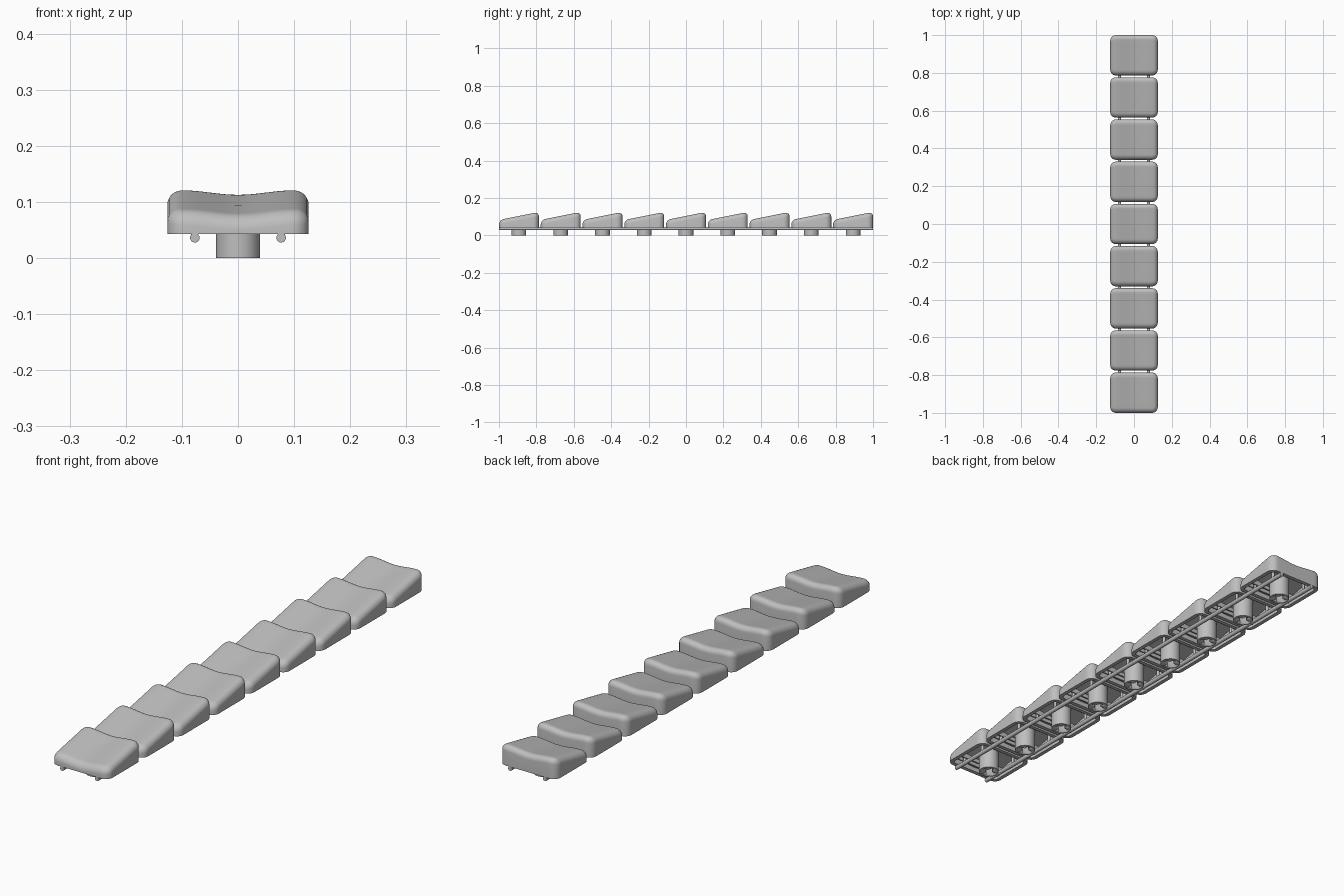
import bpy, bmesh, math
from mathutils import Matrix, Vector

cube = bpy.data.objects.get("Cube")
if cube:
    bpy.data.objects.remove(cube, do_unlink=True)

COUNT, PITCH = 9, 0.2233
HALF_X, HALF_Y = 0.126, 0.1068
BASE, CORNER, FILLET, WALL = 0.043, 0.03, 0.024, 0.016

grey = bpy.data.materials.new("light grey plastic")
grey.use_nodes = True
colour = (0.52, 0.52, 0.52, 1)
grey.diffuse_color = colour
grey.node_tree.nodes["Principled BSDF"].inputs["Base Color"].default_value = colour


def finish(bm, name, angle=40):
    bmesh.ops.recalc_face_normals(bm, faces=bm.faces)
    mesh = bpy.data.meshes.new(name)
    bm.to_mesh(mesh)
    bm.free()
    mesh.materials.append(grey)
    obj = bpy.data.objects.new(name, mesh)
    bpy.context.collection.objects.link(obj)
    bpy.ops.object.select_all(action="DESELECT")
    obj.select_set(True)
    bpy.context.view_layer.objects.active = obj
    bpy.ops.object.shade_smooth_by_angle(angle=math.radians(angle))
    return obj


def add_box(bm, centre, size):
    bmesh.ops.create_cube(bm, size=1, matrix=Matrix.Translation(centre) @ Matrix.Diagonal((*size, 1)))


def add_rod(bm, start, end, radius, sides=24):
    a, b = Vector(start), Vector(end)
    turn = (b - a).to_track_quat("Z", "Y").to_matrix().to_4x4()
    bmesh.ops.create_cone(bm, cap_ends=True, segments=sides, radius1=radius, radius2=radius,
                          depth=(b - a).length, matrix=Matrix.Translation((a + b) / 2) @ turn)


def top_height(x, y):
    # Sloping seat with a shallow dish across the width
    dish = 0.008 * math.cos(min(abs(x) / 0.1, 1) * math.pi / 2) ** 2
    return 0.1035 + 0.2 * y - dish


def outline(inset):
    # Rounded rectangle with evenly divided sides
    hx, hy = HALF_X - inset, HALF_Y - inset
    r = max(CORNER - inset, 0.004)
    arcs = []
    for k, (sx, sy) in enumerate(((1, 1), (-1, 1), (-1, -1), (1, -1))):
        cx, cy = sx * (hx - r), sy * (hy - r)
        arcs.append([(cx + r * math.cos(t), cy + r * math.sin(t))
                     for t in ((k + j / 6) * math.pi / 2 for j in range(7))])
    points = []
    for k, arc in enumerate(arcs):
        points += arc
        (ax, ay), (bx, by) = arc[-1], arcs[(k + 1) % 4][0]
        points += [(ax + (bx - ax) * j / 16, ay + (by - ay) * j / 16) for j in range(1, 16)]
    return points


def cap_rings():
    inner = outline(WALL)
    # Underside ceiling, inner wall and bottom rim
    for s in (0.1, 0.4, 0.7, 1):
        yield [(x * s, y * s, top_height(x * s, y * s) - WALL) for x, y in inner]
    yield [(x, y, BASE) for x, y in inner]
    yield [(x, y, BASE) for x, y in outline(0)]
    # Rounded upper edge
    for j in range(7):
        t = j / 6 * math.pi / 2
        inset, drop = FILLET * (1 - math.cos(t)), FILLET * (1 - math.sin(t))
        yield [(x, y, top_height(x, y) - drop) for x, y in outline(inset)]
    # Dished top
    for s in (0.9, 0.8, 0.7, 0.6, 0.5, 0.4, 0.3, 0.2, 0.1):
        yield [(x * s, y * s, top_height(x * s, y * s)) for x, y in outline(FILLET)]


def build_cap():
    bm = bmesh.new()
    rings = [[bm.verts.new(p) for p in ring] for ring in cap_rings()]
    n = len(rings[0])
    for low, high in zip(rings, rings[1:]):
        for i in range(n):
            k = (i + 1) % n
            bm.faces.new((low[i], low[k], high[k], high[i]))
    bm.faces.new(rings[0])
    bm.faces.new(rings[-1])
    return finish(bm, "key_cap")


def build_stem():
    bm = bmesh.new()
    add_rod(bm, (0, 0, 0), (0, 0, 0.085), 0.039, 48)
    stem = finish(bm, "key_stem")
    # Cross-shaped socket
    for size in ((0.054, 0.017, 0.1), (0.017, 0.054, 0.1)):
        bm = bmesh.new()
        add_box(bm, (0, 0, 0), size)
        cutter = finish(bm, "socket_cutter")
        cutter.hide_render = True
        mod = stem.modifiers.new("socket", "BOOLEAN")
        mod.operation, mod.solver, mod.object = "DIFFERENCE", "EXACT", cutter
        bpy.context.view_layer.objects.active = stem
        bpy.ops.object.modifier_apply(modifier=mod.name)
        bpy.data.objects.remove(cutter, do_unlink=True)
    return stem


def build_ribs():
    bm = bmesh.new()
    # Crosswise stiffeners under the ceiling
    for y in (-0.07, -0.05, 0.05, 0.07):
        top = top_height(0, y) - WALL / 2
        low = max(BASE + 0.004, top - 0.022)
        add_box(bm, (0, y, (top + low) / 2), (0.216, 0.006, top - low))
    # Posts joining the cap to the rails
    for side in (-1, 1):
        for y in (-0.055, 0.055):
            add_rod(bm, (side * 0.078, y, 0.036), (side * 0.078, y, top_height(0, y) - 0.008), 0.006, 12)
    return finish(bm, "key_ribs")


# Repeat each part along the row
for part in (build_cap(), build_stem(), build_ribs()):
    for i in range(COUNT):
        copy = part if i == 0 else part.copy()
        if i:
            bpy.context.collection.objects.link(copy)
        copy.name = f"{part.name.split('.')[0].rstrip('_1')}_{i + 1}"
        copy.location.y = (i - (COUNT - 1) / 2) * PITCH

# Connecting rails
for side, name in ((1, "left_rail"), (-1, "right_rail")):
    bm = bmesh.new()
    add_rod(bm, (side * 0.077, -1, 0.036), (side * 0.077, 1, 0.036), 0.0085)
    finish(bm, name)
